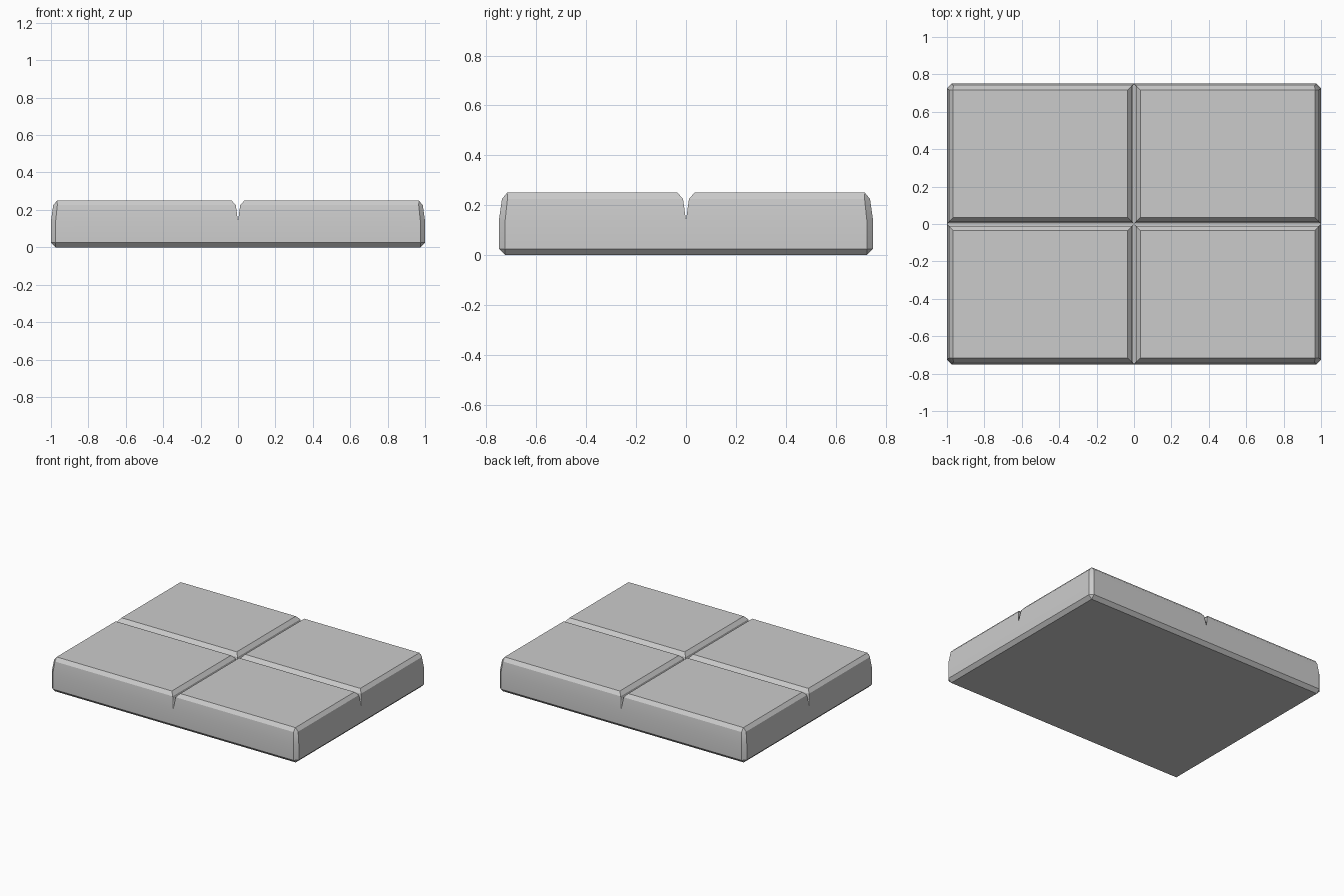
import bpy, bmesh

if "Cube" in bpy.data.objects:
    bpy.data.objects.remove(bpy.data.objects["Cube"])

# One quarter of the slab: stacked rings, each with a chamfered outer corner
def ring(bm, z, lo, hx, hy, c):
    pts = [(lo, lo), (hx, lo), (hx, hy - c), (hx - c, hy), (lo, hy)]
    return [bm.verts.new((x, y, z)) for x, y in pts]

bm = bmesh.new()
rings = [ring(bm, *r) for r in [
    (0.0,   0.0,   0.975, 0.725, 0.0),    # bottom face
    (0.025, 0.0,   1.0,   0.75,  0.025),  # lower bevel
    (0.14,  0.0,   1.0,   0.75,  0.025),  # side up to the groove floor
    (0.225, 0.012, 0.988, 0.738, 0.022),  # tapered upper side
    (0.25,  0.034, 0.967, 0.717, 0.0),    # top face
]]
for level, (a, b) in enumerate(zip(rings, rings[1:])):
    for i in range(5):
        # below the groove floor only the outer sides are walled
        if level < 2 and i in (0, 4):
            continue
        j = (i + 1) % 5
        bm.faces.new((a[i], a[j], b[j], b[i]))
bm.faces.new(rings[0][::-1])
bm.faces.new(rings[-1])
bmesh.ops.remove_doubles(bm, verts=bm.verts, dist=0.0005)

me = bpy.data.meshes.new("grooved_slab")
bm.to_mesh(me)
bm.free()
slab = bpy.data.objects.new("grooved_slab", me)
bpy.context.collection.objects.link(slab)

# Mirror the quarter into the four-panel slab
mod = slab.modifiers.new("mirror", 'MIRROR')
mod.use_axis = (True, True, False)
mod.merge_threshold = 0.0005

# Soft shading on the gentle side taper, crisp bevels
bpy.context.view_layer.objects.active = slab
slab.select_set(True)
bpy.ops.object.shade_smooth_by_angle(angle=0.35)
